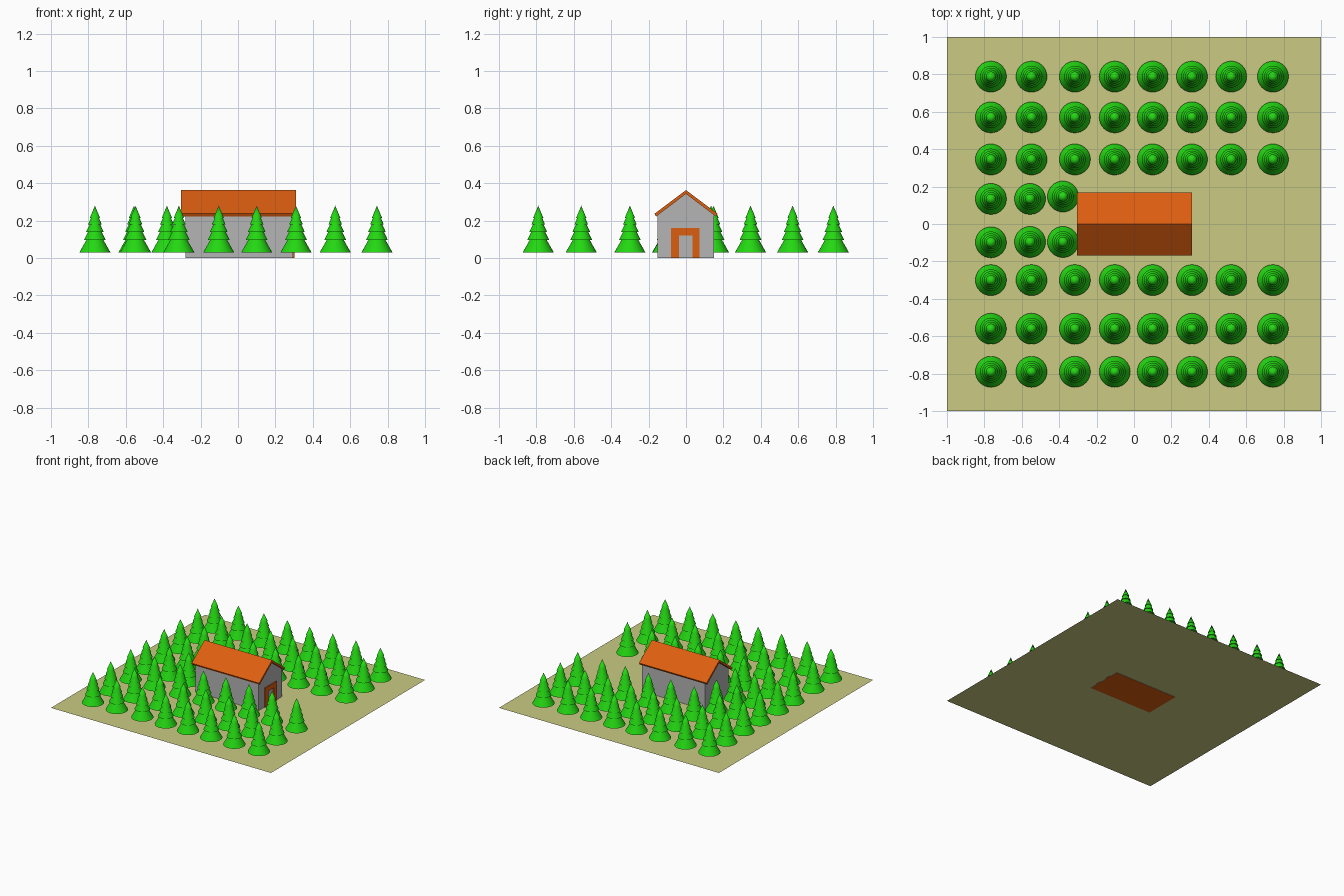
import bpy, bmesh, math

if "Cube" in bpy.data.objects:
    bpy.data.objects.remove(bpy.data.objects["Cube"])


def material(name, rgb):
    m = bpy.data.materials.new(name)
    m.diffuse_color = (*rgb, 1)
    m.use_nodes = True
    m.node_tree.nodes["Principled BSDF"].inputs["Base Color"].default_value = m.diffuse_color
    return m


GRASS = material("dry_grass", (0.59, 0.59, 0.23))
GREEN = material("pine_green", (0.017, 0.68, 0.006))
ORANGE = material("orange_wood", (0.72, 0.112, 0.005))
GREY = material("grey_wall", (0.46, 0.46, 0.46))


def add_object(name, mesh, loc=(0, 0, 0)):
    ob = bpy.data.objects.new(name, mesh)
    ob.location = loc
    bpy.context.collection.objects.link(ob)
    return ob


def finish(bm, name, *mats):
    bmesh.ops.recalc_face_normals(bm, faces=bm.faces)
    me = bpy.data.meshes.new(name)
    bm.to_mesh(me)
    bm.free()
    for m in mats:
        me.materials.append(m)
    return me


def extrude_profile(name, yz, x0, x1, *mats):
    """Closed (y, z) outline extruded along x."""
    bm = bmesh.new()
    face = bm.faces.new([bm.verts.new((x0, y, z)) for y, z in yz])
    new = bmesh.ops.extrude_face_region(bm, geom=[face])["geom"]
    bmesh.ops.translate(bm, vec=(x1 - x0, 0, 0),
                        verts=[v for v in new if isinstance(v, bmesh.types.BMVert)])
    return add_object(name, finish(bm, name, *mats))


# Ground sheet, just above the house floor
bm = bmesh.new()
bmesh.ops.create_grid(bm, x_segments=1, y_segments=1, size=1)
add_object("ground", finish(bm, "ground", GRASS), (0, 0, 0.002))

# House body with an orange floor underneath
walls = extrude_profile("house_walls",
                        [(-0.152, 0), (0.15, 0), (0.15, 0.231), (0, 0.345), (-0.152, 0.231)],
                        -0.28, 0.295, GREY, ORANGE)
for p in walls.data.polygons:
    if p.normal.z < -0.9:
        p.material_index = 1

# Thin gable roof
half = [(0.168, 0.237), (0.16, 0.222)]
extrude_profile("roof",
                [(0, 0.363)] + half + [(0, 0.343)] + [(-y, z) for y, z in reversed(half)],
                -0.305, 0.31, ORANGE)

# Door surround on the right gable
extrude_profile("door_frame",
                [(-0.08, 0), (-0.08, 0.16), (0.073, 0.16), (0.073, 0),
                 (0.034, 0), (0.034, 0.12), (-0.038, 0.12), (-0.038, 0)],
                0.29, 0.302, ORANGE)

# Pine: tiered profile spun around z
tiers = [(0.083, 0.03), (0.058, 0.097), (0.047, 0.14), (0.037, 0.178), (0.027, 0.215)]
profile = [(0, 0.03)]
for i, (r, z) in enumerate(tiers):
    profile.append((r, z))
    if i + 1 < len(tiers):
        r2, z2 = tiers[i + 1]
        profile.append((r2 * 0.78, z2))
profile.append((0, 0.28))
bm = bmesh.new()
vs = [bm.verts.new((r, 0, z)) for r, z in profile]
es = [bm.edges.new(pair) for pair in zip(vs, vs[1:])]
bmesh.ops.spin(bm, geom=vs + es, cent=(0, 0, 0), axis=(0, 0, 1),
               angle=2 * math.pi, steps=32)
bmesh.ops.remove_doubles(bm, verts=bm.verts, dist=1e-5)
pine = finish(bm, "pine_tree", GREEN)
pine.shade_smooth()
pine.set_sharp_from_angle(angle=math.radians(30))

# Orchard-like rows, with a gap for the house and the path to its door
cols = [-0.765, -0.548, -0.316, -0.103, 0.10, 0.31, 0.52, 0.743]
rows = [0.788, 0.57, 0.345, -0.30, -0.56, -0.79]
spots = [(x, y) for y in rows for x in cols]
spots += [(-0.765, 0.134), (-0.556, 0.134), (-0.38, 0.147),
          (-0.765, -0.098), (-0.556, -0.096), (-0.38, -0.096)]
for x, y in spots:
    add_object("pine_tree", pine, (x, y, 0))
